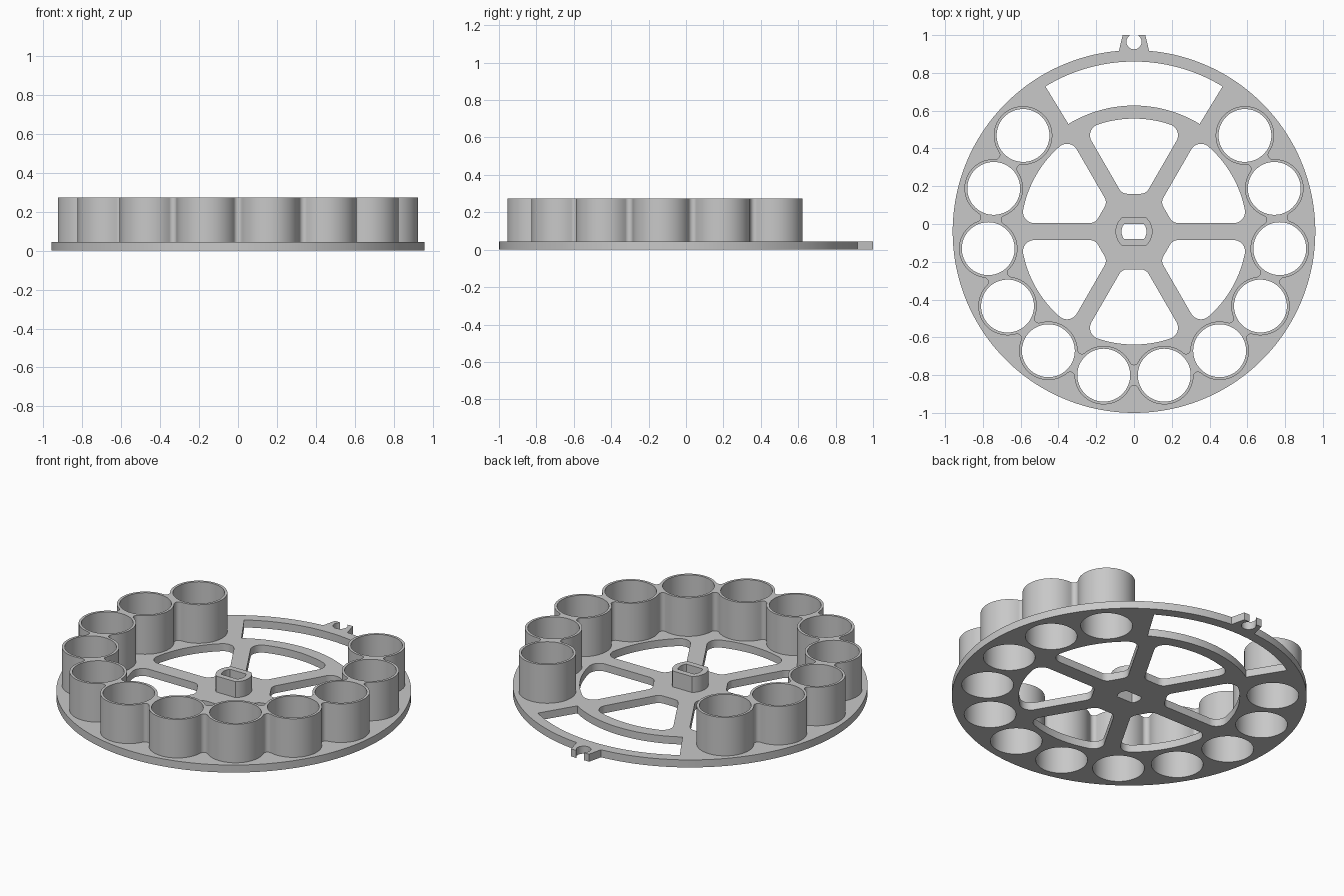
import bpy, bmesh
from math import sin, cos, radians, degrees, atan2, sqrt, tau
from mathutils import Vector

old = bpy.data.objects.get("Cube")
if old:
    bpy.data.objects.remove(old, do_unlink=True)

gray = bpy.data.materials.new("plain gray")
gray.use_nodes = True
gray.diffuse_color = (0.58, 0.58, 0.58, 1)
gray.node_tree.nodes["Principled BSDF"].inputs["Base Color"].default_value = gray.diffuse_color

MID = Vector((0, -0.04))
PLATE_TOP, CUP_TOP, HUB_TOP = 0.045, 0.275, 0.14


def polar(r, deg, c=MID):
    return c + Vector((cos(radians(deg)), sin(radians(deg)))) * r


def heading(v):
    return degrees(atan2(v.y, v.x))


def arc(c, r, a0, a1, ccw=True):
    """Points on a circle from angle a0 to a1 in degrees."""
    span = (a1 - a0) % 360 if ccw else -((a0 - a1) % 360)
    n = max(3, int(abs(span) / (2 if r > 0.5 else 6)))
    return [polar(r, a0 + span * i / n, c) for i in range(n + 1)]


def circle(c, r, n=64):
    return [polar(r, 360 * i / n, c) for i in range(n)]


def slab(name, loops, z0, z1):
    """Extrude an outline with holes between two heights."""
    cu = bpy.data.curves.new(name, "CURVE")
    cu.dimensions, cu.fill_mode = "2D", "BOTH"
    cu.extrude = (z1 - z0) / 2
    for pts in loops:
        sp = cu.splines.new("POLY")
        sp.points.add(len(pts) - 1)
        for p, q in zip(sp.points, pts):
            p.co = (q.x, q.y, 0, 1)
        sp.use_cyclic_u = True
    tmp = bpy.data.objects.new(name + " outline", cu)
    bpy.context.collection.objects.link(tmp)
    deps = bpy.context.evaluated_depsgraph_get()
    me = bpy.data.meshes.new_from_object(tmp.evaluated_get(deps))
    bpy.data.objects.remove(tmp, do_unlink=True)
    bm = bmesh.new()
    bm.from_mesh(me)
    bmesh.ops.translate(bm, verts=bm.verts, vec=(0, 0, (z0 + z1) / 2))
    bmesh.ops.remove_doubles(bm, verts=bm.verts, dist=0.0002)
    bmesh.ops.recalc_face_normals(bm, faces=bm.faces)
    bm.to_mesh(me)
    bm.free()
    me.name = name
    me.materials.clear()
    me.materials.append(gray)
    ob = bpy.data.objects.new(name, me)
    bpy.context.collection.objects.link(ob)
    bpy.ops.object.select_all(action="DESELECT")
    ob.select_set(True)
    bpy.context.view_layer.objects.active = ob
    bpy.ops.object.shade_smooth_by_angle(angle=radians(30))
    return ob


def window(deg, inner=0.2, outer=0.598, half=0.045, f_in=0.05, f_out=0.06):
    """Rounded opening between two spokes, centred on a direction."""
    def corner(f, along):
        # corner centre beside the spoke 30 degrees clockwise of the window
        return polar(along, deg - 30) + polar(half + f, deg + 60, Vector((0, 0)))

    def mirrored(pts):
        axis = polar(1, deg, Vector((0, 0)))
        return [MID + 2 * axis * axis.dot(p - MID) - (p - MID) for p in reversed(pts)]

    along_in = (inner + f_in - (half + f_in) * sin(radians(30))) / cos(radians(30))
    along_out = sqrt((outer - f_out) ** 2 - (half + f_out) ** 2)
    near, far = corner(f_in, along_in), corner(f_out, along_out)
    side = arc(near, f_in, deg + 180, deg - 120)
    side += arc(far, f_out, deg - 120, heading(far - MID))
    rim = arc(MID, outer, heading(far - MID), 2 * deg - heading(far - MID))
    return side + rim[1:-1] + mirrored(side)


def flat_sided(r, half):
    """Circle with its front and back cut flat."""
    a = degrees(atan2(half, sqrt(r * r - half * half)))
    return arc(MID, r, -a, a) + arc(MID, r, 180 - a, 180 + a)


# Cup layout: a row of cups joined by small fillets
STEP, RING, CUP_R, BORE = 23.8, 0.777, 0.155, 0.14
FILLET, WEB = 0.023, 0.055
angles = [-90 + STEP * (i - 5.5) for i in range(12)]
cups = [polar(RING, a) for a in angles]
bores = [circle(c, BORE) for c in cups]


def fillets(sign):
    r = RING * cos(radians(STEP / 2)) + sign * (WEB + FILLET)
    return [polar(r, a + STEP / 2) for a in angles[:-1]]


outer_f, inner_f = fillets(1), fillets(-1)
chain = []
for i in range(11):
    chain += [(cups[i], CUP_R), (outer_f[i], FILLET)]
for i in range(11, 0, -1):
    chain += [(cups[i], CUP_R), (inner_f[i - 1], FILLET)]
cup_outline = []
for k, (c, r) in enumerate(chain):
    before, after = chain[k - 1][0], chain[(k + 1) % len(chain)][0]
    cup_outline += arc(c, r, heading(before - c), heading(after - c), r == CUP_R)[:-1]

# Base plate: disc with a notched tab at the back
DISC = 0.96
tab_half = degrees(0.08 / DISC)
eye = Vector((0, 0.965))
plate = arc(MID, DISC, 90 + tab_half, 90 - tab_half)
plate += [Vector((0.06, 1.0)), Vector((0.025, 1.0))]
plate += arc(eye, 0.04, 52, 128, False)
plate += [Vector((-0.025, 1.0)), Vector((-0.06, 1.0))]

# Long curved slot behind the spokes
slot = arc(MID, 0.90, 58.6, 121.4) + arc(MID, 0.667, 121.4, 58.6, False)

# Keyed shaft hole and hub
key = flat_sided(0.066, 0.04)
windows = [window(30 + 60 * i) for i in range(6)]

slab("base_plate", [plate, slot, key] + windows + bores, 0, PLATE_TOP)
slab("cup_ring", [cup_outline] + bores, PLATE_TOP, CUP_TOP)
slab("hub", [flat_sided(0.098, 0.074), key], PLATE_TOP, HUB_TOP)
